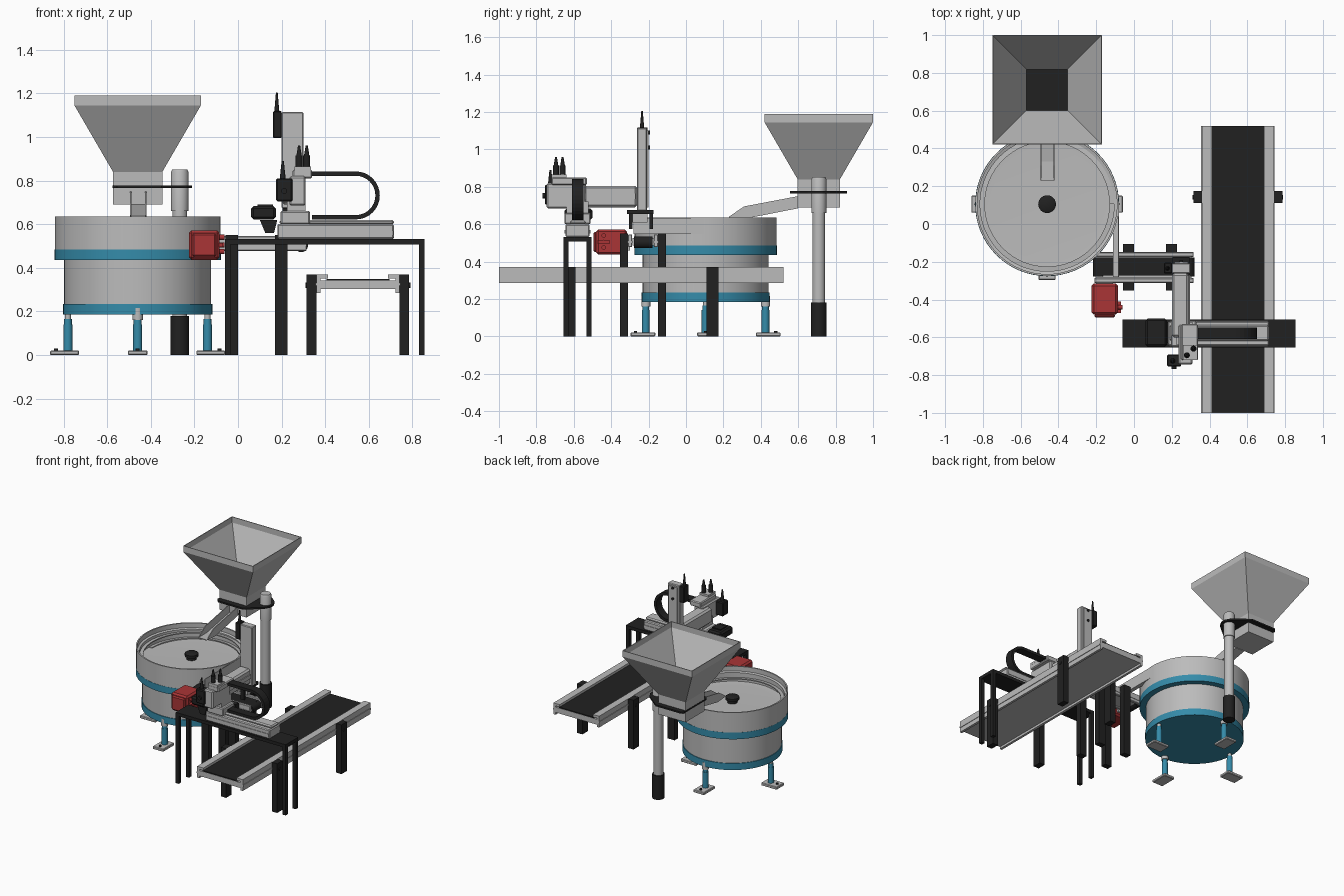
import bpy, bmesh, math
from mathutils import Vector

if "Cube" in bpy.data.objects:
    bpy.data.objects.remove(bpy.data.objects["Cube"])

def material(name, c):
    m = bpy.data.materials.new(name)
    m.diffuse_color = (*c, 1)
    m.use_nodes = True
    m.node_tree.nodes["Principled BSDF"].inputs["Base Color"].default_value = m.diffuse_color
    return m

GREY = material("metal_grey", (0.5, 0.5, 0.5))
BLACK = material("black", (0.015, 0.015, 0.015))
BLUE = material("blue", (0.035, 0.26, 0.40))
RED = material("red", (0.40, 0.035, 0.037))

def finish(name, bm, mat, smooth=False, bevel=0):
    bmesh.ops.recalc_face_normals(bm, faces=bm.faces[:])
    me = bpy.data.meshes.new(name)
    bm.to_mesh(me)
    bm.free()
    me.materials.append(mat)
    ob = bpy.data.objects.new(name, me)
    bpy.context.collection.objects.link(ob)
    if bevel:
        b = ob.modifiers.new("bevel", 'BEVEL')
        b.width, b.segments = bevel, 1
    if smooth:
        bpy.context.view_layer.objects.active = ob
        ob.select_set(True)
        bpy.ops.object.shade_smooth_by_angle(angle=math.radians(35))
        ob.select_set(False)
    return ob

def prism(name, pts, axis, a, b, mat, bevel=0):
    """Extrude a 2D outline along an axis from a to b."""
    put = {'x': lambda p, t: (t, p[0], p[1]), 'y': lambda p, t: (p[0], t, p[1]),
           'z': lambda p, t: (p[0], p[1], t)}[axis]
    bm = bmesh.new()
    lo = [bm.verts.new(put(p, a)) for p in pts]
    hi = [bm.verts.new(put(p, b)) for p in pts]
    bm.faces.new(lo)
    bm.faces.new(hi)
    for i in range(len(pts)):
        j = (i + 1) % len(pts)
        bm.faces.new((lo[i], lo[j], hi[j], hi[i]))
    return finish(name, bm, mat, bevel=bevel)

def box(name, x0, x1, y0, y1, z0, z1, mat, bevel=0):
    return prism(name, [(x0, y0), (x1, y0), (x1, y1), (x0, y1)], 'z', z0, z1, mat, bevel)

def lathe(name, prof, x, y, mat, n=48):
    """Spin an (r, z) profile around a vertical axis."""
    bm = bmesh.new()
    vs = [bm.verts.new((x + r, y, z)) for r, z in prof]
    es = [bm.edges.new(p) for p in zip(vs, vs[1:])]
    bmesh.ops.spin(bm, geom=vs + es, cent=(x, y, 0), axis=(0, 0, 1), angle=2 * math.pi, steps=n)
    bmesh.ops.remove_doubles(bm, verts=bm.verts[:], dist=1e-5)
    return finish(name, bm, mat, smooth=True)

def rod(name, p, q, r, mat, n=24, r2=None):
    p, q = Vector(p), Vector(q)
    bm = bmesh.new()
    bmesh.ops.create_cone(bm, cap_ends=True, segments=n, radius1=r, radius2=r if r2 is None else r2, depth=(q - p).length)
    bm.transform((q - p).to_track_quat('Z', 'Y').to_matrix().to_4x4())
    bmesh.ops.translate(bm, verts=bm.verts[:], vec=(p + q) / 2)
    return finish(name, bm, mat, smooth=True)

# --- Vibratory bowl feeder
BX, BY = -0.46, 0.105
lathe("drive_base", [(0, .185), (.342, .185), (.342, .235), (0, .235)], BX, BY, BLUE, 64)
lathe("drive_drum", [(.337, .235), (.337, .436)], BX, BY, GREY, 64)
lathe("bowl_band", [(.33, .435), (.381, .435), (.381, .485), (.33, .485)], BX, BY, BLUE, 64)
lathe("bowl", [(.38, .484), (.38, .635), (.37, .635), (.37, .60), (.355, .595), (.355, .53),
               (.30, .525), (0, .54)], BX, BY, GREY, 64)
lathe("bowl_knob", [(0, .53), (.035, .53), (.035, .555), (.047, .56), (.047, .58), (.035, .588), (0, .588)], BX, BY, BLACK, 24)

# spiral track climbing inside the bowl
bm = bmesh.new()
prev = None
for i in range(97):
    t = i / 96
    a, z = math.pi - 3 * math.pi * t, .533 + .065 * t
    ring = [bm.verts.new((BX + r * math.cos(a), BY + r * math.sin(a), z + d))
            for r, d in ((.33, 0), (.36, -.003), (.36, -.011), (.33, -.008))]
    if prev:
        for k in range(4):
            bm.faces.new((prev[k], prev[(k + 1) % 4], ring[(k + 1) % 4], ring[k]))
    else:
        bm.faces.new(ring)
    prev = ring
bm.faces.new(prev)
finish("spiral_track", bm, GREY, smooth=True)

# outlet chute leaving the bowl tangentially
box("outlet_floor", -.11, -.08, -.28, .1, .548, .56, GREY)
box("outlet_wall", -.084, -.08, -.28, .1, .55, .632, GREY)

# feet, one on each side
for i, (dx, dy) in enumerate(((1, 0), (0, 1), (-1, 0), (0, -1))):
    fx, fy = BX + .32 * dx, BY + .32 * dy
    cx, cy = BX + .335 * dx, BY + .335 * dy
    hx, hy = (.066, .045) if dx else (.045, .066)
    box(f"foot_pad_{i}", cx - hx, cx + hx, cy - hy, cy + hy, 0, .021, GREY, .004)
    rod(f"foot_sleeve_{i}", (fx, fy, .02), (fx, fy, .14), .021, BLUE)
    rod(f"foot_neck_{i}", (fx, fy, .14), (fx, fy, .165), .018, BLUE)
    rod(f"foot_rod_{i}", (fx, fy, .16), (fx, fy, .215), .024 if dy else .014, GREY)
    rod(f"foot_bolt_{i}", (BX + .375 * dx, BY + .375 * dy, .02), (BX + .375 * dx, BY + .375 * dy, .03), .009, BLACK, 12)

# --- Hopper on its post
HX, HY = -.46, .71
bm = bmesh.new()
prev = None
for h, z in ((.113, .69), (.113, .84), (.29, 1.145), (.29, 1.19), (.285, 1.19), (.285, 1.147), (.108, .842), (.108, .70)):
    ring = [bm.verts.new((HX + sx * h, HY + sy * h, z)) for sx, sy in ((-1, -1), (1, -1), (1, 1), (-1, 1))]
    if prev:
        for k in range(4):
            bm.faces.new((prev[k], prev[(k + 1) % 4], ring[(k + 1) % 4], ring[k]))
    else:
        bm.faces.new(ring)
    prev = ring
bm.faces.new(prev)
finish("hopper", bm, GREY)
prism("hopper_plate", [(-.575, .575), (-.555, .555), (-.35, .555), (-.235, .65), (-.212, .69), (-.212, .73),
      (-.235, .77), (-.35, .86), (-.555, .86), (-.575, .84)], 'z', .765, .777, BLACK)
for i, x in enumerate((-.495, -.426)):
    prism(f"chute_wall_{i}", [(.60, .75), (.31, .695), (.23, .64), (.33, .632), (.60, .685)], 'x', x, x + .006, GREY)
prism("chute_floor", [(.60, .692), (.33, .642), (.23, .642), (.23, .636), (.33, .632), (.60, .685)], 'x', -.49, -.425, GREY)
lathe("post", [(.034, .15), (.034, .66), (.04, .66), (.04, .84), (.034, .852), (0, .852)], -.267, HY, GREY, 32)
rod("post_foot", (-.267, HY, 0), (-.267, HY, .18), .042, BLACK, 32)

# --- Long belt conveyor
box("conveyor_pan", .375, .725, -1, .52, .302, .342, GREY)
box("conveyor_belt", .405, .695, -.998, .518, .341, .349, BLACK)
for s, side in ((1, "right"), (-1, "left")):
    f = lambda d: .55 + s * d
    prism(f"conveyor_rail_{side}", [(f(.19), .285), (f(.19), .37), (f(.138), .37), (f(.138), .352), (f(.172), .352),
          (f(.172), .285)], 'y', -1, .52, GREY)
    prism(f"conveyor_rail_rib_{side}", [(f(.18), .318), (f(.194), .318), (f(.194), .33), (f(.18), .33)], 'y', -1, .52, GREY)
    for j, y in enumerate((-.655, .11)):
        xs = sorted((f(.19), f(.235)))
        box(f"conveyor_leg_{side}_{j}", *xs, y, y + .065, 0, .37, BLACK)
        rod(f"conveyor_knob_{side}_{j}", (f(.235), y + .032, .32), (f(.24), y + .032, .32), .012, BLACK, 12)

# --- Short transfer conveyor
box("transfer_body", -.205, .305, -.285, -.17, .485, .525, GREY)
box("transfer_belt", -.19, .295, -.272, -.178, .524, .534, BLACK)
for i, x in enumerate((-.185, .29)):
    rod(f"transfer_roller_{i}", (x, -.277, .503), (x, -.178, .503), .031, BLACK)
for i, y in enumerate((-.31, -.172)):
    box(f"transfer_rail_{i}", -.21, .315, y, y + .022, .478, .545, GREY, .003)
    box(f"transfer_rail_rib_{i}", -.21, .315, y - .003, y + .025, .50, .51, GREY)
for i, x in enumerate((-.057, .17)):
    for j, y in enumerate((-.353, -.15)):
        box(f"transfer_leg_{i}_{j}", x, x + .057, y, y + .043, 0, .55, BLACK)

# --- Red inspection camera
box("camera_body", -.225, -.085, -.48, -.315, .437, .572, RED, .012)
box("camera_front", -.21, -.10, -.495, -.475, .45, .558, RED, .008)
box("camera_bracket", -.20, -.11, -.325, -.30, .46, .54, GREY)
for i, z in enumerate((.475, .505, .54)):
    rod(f"camera_plug_{i}", (-.09, -.44, z), (-.062, -.44, z), .012, RED, 12)
box("camera_fin", -.09, -.068, -.47, -.41, .495, .515, RED)

# --- Robot table
box("table_top", -.06, .855, -.655, -.505, .508, .532, BLACK)
for i, x in enumerate((-.06, .829)):
    for j, y in enumerate((-.655, -.533)):
        box(f"table_leg_{i}_{j}", x, x + .026, y, y + .028, 0, .51, BLACK)

# --- X axis actuator, its motor and the cable chain
box("x_axis", .18, .715, -.645, -.515, .532, .60, GREY, .006)
box("x_axis_cover", .19, .715, -.62, -.535, .598, .62, GREY, .008)
for i, y in enumerate((-.649, -.517)):
    box(f"x_axis_rib_{i}", .19, .71, y, y + .006, .55, .57, GREY)
box("x_motor", .06, .175, -.65, -.50, .622, .683, BLACK, .012)
prism("x_motor_mount", [(.10, .62), (.18, .62), (.165, .56), (.125, .56)], 'y', -.63, -.52, BLACK)
box("x_motor_cap", .09, .16, -.61, -.54, .68, .69, BLACK)
arc = [(.54 + .1 * math.cos(a), .732 + .1 * math.sin(a)) for a in [math.pi / 2 - math.pi * i / 16 for i in range(17)]]
path_out = [(.32, .842)] + [(.54 + (x - .54) * 1.1, .732 + (z - .732) * 1.1) for x, z in arc] + [(.34, .622)]
path_in = [(.34, .642)] + [(.54 + (x - .54) * .9, .732 + (z - .732) * .9) for x, z in reversed(arc)] + [(.32, .822)]
prism("cable_chain", path_out + path_in, 'y', -.61, -.548, BLACK)

# --- Y axis carriage and arm
box("carriage", .195, .33, -.65, -.51, .60, .66, GREY, .006)
box("carriage_riser", .225, .31, -.64, -.52, .655, .72, GREY)
box("y_arm", .20, .29, -.60, -.26, .69, .805, GREY, .012)
box("y_arm_rib", .285, .297, -.56, -.27, .735, .765, GREY)
box("y_arm_head", .235, .31, -.745, -.535, .685, .82, GREY, .008)
box("y_arm_bracket", .25, .34, -.72, -.53, .81, .85, GREY, .006)
box("fitting_block", .26, .335, -.72, -.64, .845, .865, GREY)
for i, (x, y) in enumerate(((.28, -.695), (.315, -.66))):
    rod(f"cable_gland_{i}", (x, y, .86), (x, y, .915), .016, BLACK, 16)
    rod(f"cable_tip_{i}", (x, y, .91), (x, y, .96), .013, BLACK, 16, .005)
box("y_motor", .175, .25, -.755, -.69, .705, .81, BLACK, .006)
rod("y_motor_shaft", (.212, -.768, .752), (.212, -.75, .752), .014, BLACK, 12)
rod("y_motor_cable", (.205, -.725, .805), (.205, -.725, .89), .014, BLACK, 12, .005)

# --- Z axis column and gripper
box("z_column", .20, .30, -.262, -.208, .672, 1.115, GREY, .005)
box("z_column_cover", .215, .285, -.21, -.20, .69, 1.10, GREY)
box("z_motor", .16, .20, -.262, -.205, .995, 1.118, BLACK, .004)
rod("z_motor_cable", (.178, -.235, 1.11), (.178, -.235, 1.205), .012, BLACK, 12, .004)
for i, z in enumerate((1.01, 1.09)):
    rod(f"z_sensor_{i}", (.25, -.205, z), (.25, -.193, z), .01, BLACK, 12)
box("gripper_plate", .205, .295, -.315, -.175, .655, .675, BLACK)
box("gripper_body", .22, .28, -.285, -.205, .61, .657, GREY)
for i, y in enumerate((-.305, -.195)):
    box(f"gripper_finger_{i}", .235, .265, y, y + .018, .575, .657, BLACK)
